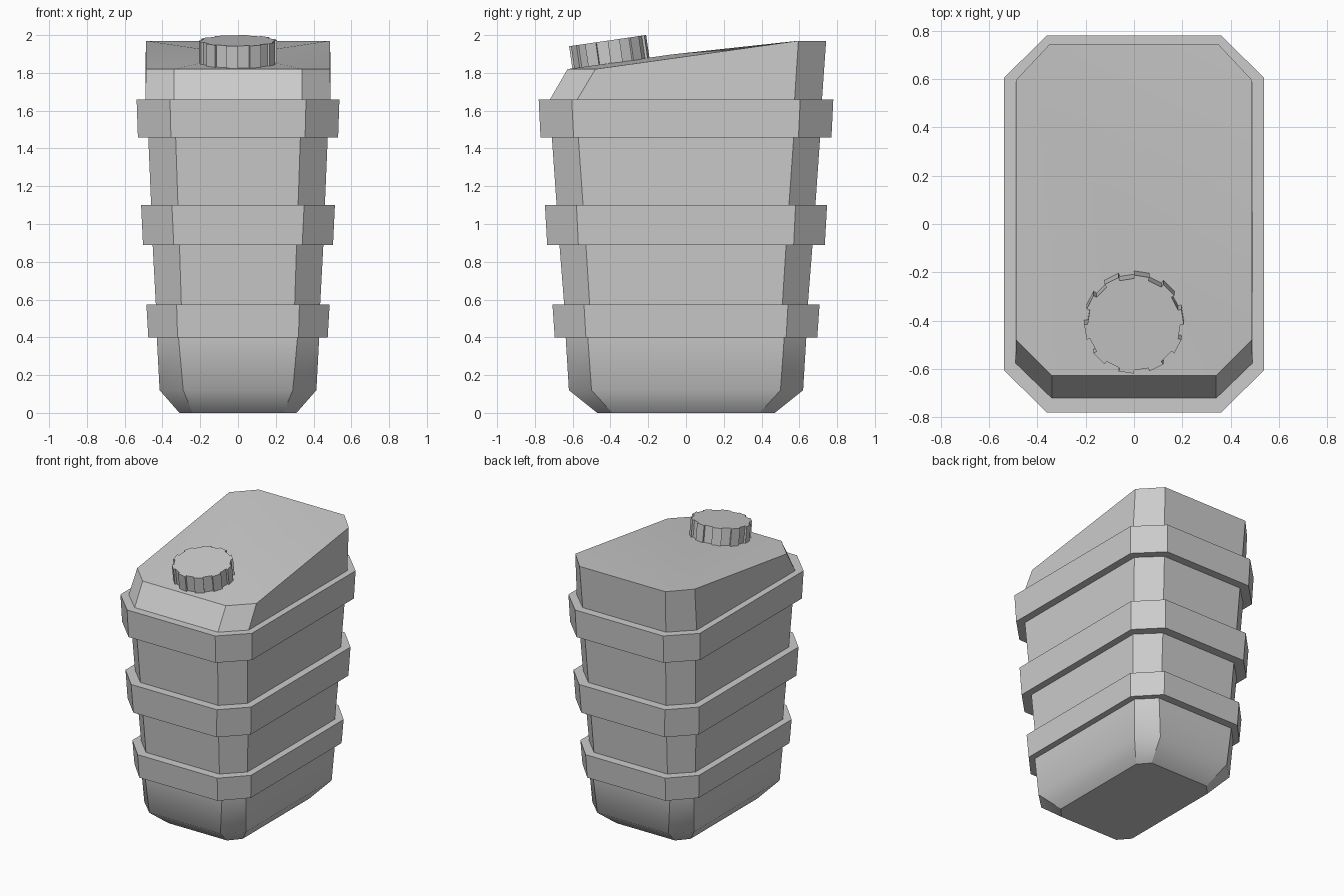
import bpy, bmesh
from math import sin, cos, pi, radians
from mathutils import Matrix

if "Cube" in bpy.data.objects:
    bpy.data.objects.remove(bpy.data.objects["Cube"])


def octagon(z, hx, hy, ix, iy):
    """Chamfered rectangle: half sizes hx, hy; flats end at ix, iy."""
    half = [(ix, -hy, z), (hx, -iy, z), (hx, iy, z), (ix, hy, z)]
    return half + [(-x, y, h) for x, y, h in reversed(half)]


def finish(bm, name):
    bmesh.ops.recalc_face_normals(bm, faces=bm.faces[:])
    mesh = bpy.data.meshes.new(name)
    bm.to_mesh(mesh)
    bm.free()
    obj = bpy.data.objects.new(name, mesh)
    bpy.context.collection.objects.link(obj)
    return obj


def bridge(bm, a, b):
    n = len(a)
    return [bm.faces.new((a[i], a[(i + 1) % n], b[(i + 1) % n], b[i])) for i in range(n)]


# Canister body: tapered wall stepping out into three bands
profile = [
    (0.00, 0.31, 0.47, 0.24, 0.39),
    (0.12, 0.415, 0.62, 0.29, 0.50),
    (0.40, 0.43, 0.637, 0.315, 0.52),
    (0.40, 0.475, 0.695, 0.32, 0.53),    # lower band
    (0.573, 0.485, 0.707, 0.325, 0.54),
    (0.573, 0.435, 0.645, 0.30, 0.51),
    (0.89, 0.452, 0.67, 0.31, 0.53),
    (0.89, 0.503, 0.735, 0.34, 0.57),    # middle band
    (1.10, 0.513, 0.747, 0.35, 0.58),
    (1.10, 0.46, 0.685, 0.318, 0.545),
    (1.457, 0.475, 0.71, 0.33, 0.57),
    (1.457, 0.53, 0.77, 0.355, 0.595),   # upper band
    (1.66, 0.537, 0.78, 0.36, 0.605),
    (1.66, 0.49, 0.72, 0.34, 0.575),
]
rings = [octagon(*p) for p in profile]
# Sloping top rim: low and set back at the front, high at the back
rim = [(0.34, -0.627, 1.82), (0.487, -0.48, 1.82), (0.488, 0.595, 1.97), (0.35, 0.742, 1.97)]
rings.append(rim + [(-x, y, z) for x, y, z in reversed(rim)])

bm = bmesh.new()
loops = [[bm.verts.new(co) for co in ring] for ring in rings]
bm.faces.new(loops[0])
for k in range(len(loops) - 1):
    for f in bridge(bm, loops[k], loops[k + 1]):
        f.smooth = k < 2
# Slightly crowned lid
centre = bm.verts.new((0, -0.08, 1.897))
top = loops[-1]
for i in range(8):
    bm.faces.new((top[i], top[(i + 1) % 8], centre)).smooth = True
# Only the base curve and the lid blend smoothly
soft = set(loops[1])
for e in bm.edges:
    e.smooth = centre in e.verts or all(v in soft for v in e.verts)
finish(bm, "canister_body")

# Ridged screw cap, tilted with the lid
bm = bmesh.new()
ridges = 10
outline = []
for i in range(ridges * 2):
    r = 0.206 if i % 2 == 0 else 0.192
    for a in (i, i + 1):
        t = a * pi / ridges
        outline.append((r * cos(t), r * sin(t)))
low, high = [[bm.verts.new((x, y, z)) for x, y in outline] for z in (0, 0.125)]
bridge(bm, low, high)
bm.faces.new(low)
bm.faces.new(high)
cap = finish(bm, "screw_cap")
cap.matrix_world = Matrix.Translation((0, -0.397, 1.847)) @ Matrix.Rotation(radians(8.3), 4, 'X')
